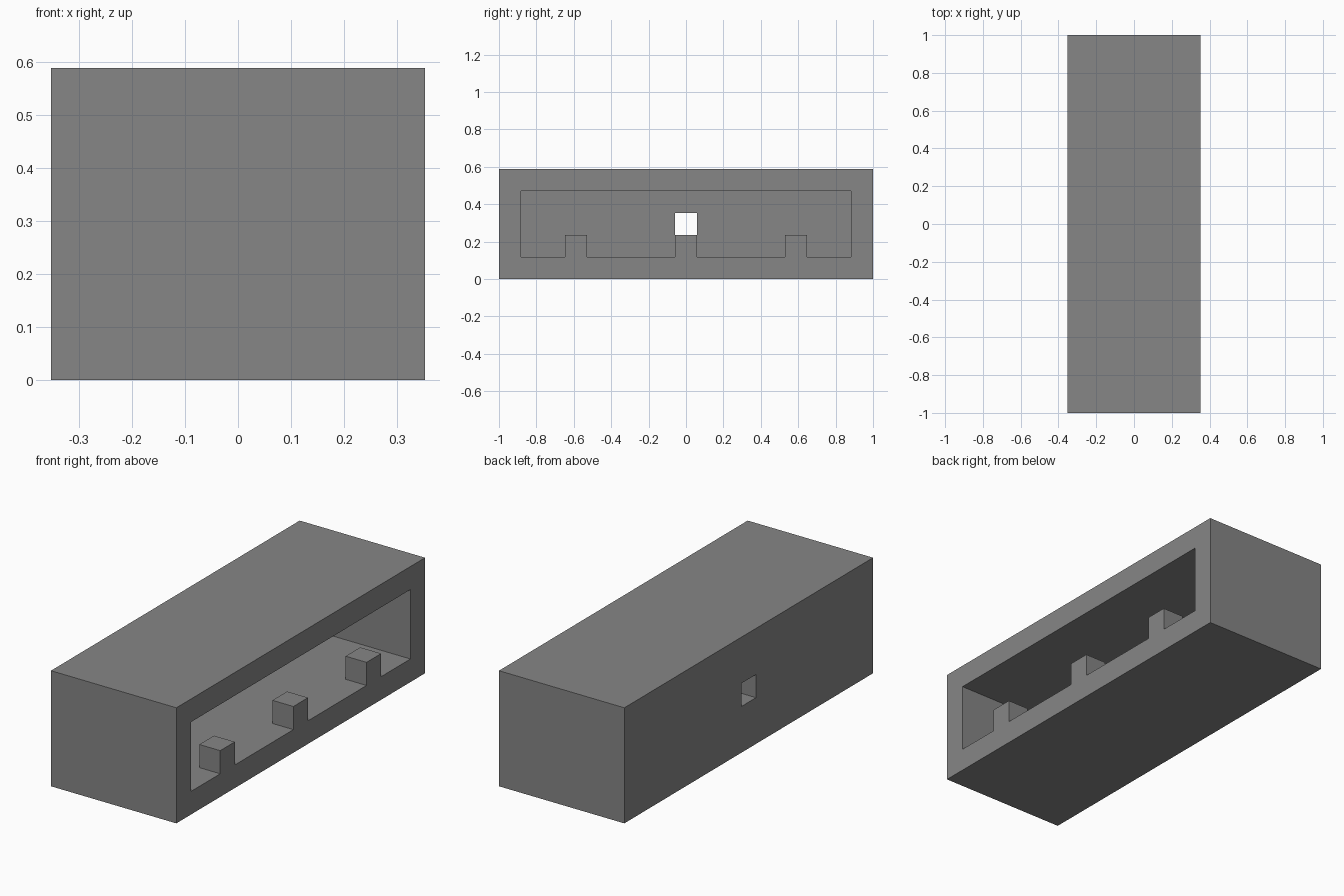
import bpy

# Remove the default object
default = bpy.data.objects.get("Cube")
if default:
    bpy.data.objects.remove(default)

U = 2 / 17  # wall thickness, the module all sizes are based on

grey = bpy.data.materials.new("mid_grey")
grey.use_nodes = True
colour = (0.24, 0.24, 0.24, 1)
grey.diffuse_color = colour
grey.node_tree.nodes["Principled BSDF"].inputs["Base Color"].default_value = colour


def block(name, centre, size):
    """Axis-aligned box, in wall-thickness units."""
    bpy.ops.mesh.primitive_cube_add(size=1, location=[c * U for c in centre])
    ob = bpy.context.object
    ob.name = name
    ob.scale = [s * U for s in size]
    bpy.ops.object.transform_apply(location=True, rotation=False, scale=True)
    ob.data.materials.append(grey)
    return ob


def combine(target, tool, operation):
    """Apply a boolean and discard the tool object."""
    mod = target.modifiers.new(tool.name, "BOOLEAN")
    mod.operation = operation
    mod.solver = "EXACT"
    mod.object = tool
    tool.hide_render = True
    bpy.context.view_layer.objects.active = target
    bpy.ops.object.modifier_apply(modifier=mod.name)
    bpy.data.objects.remove(tool)


# Outer housing
housing = block("housing", (0, 0, 2.5), (6, 17, 5))

# Long cavity, open on the +x side
combine(housing, block("cavity", (1, 0, 2.5), (6, 15, 3)), "DIFFERENCE")

# Small square port through the back wall
combine(housing, block("port", (-2.5, 0, 2.5), (2, 1, 1)), "DIFFERENCE")

# Three square pegs on the sill, rooted in the floor
for y in (-5, 0, 5):
    combine(housing, block("peg", (2.5, y, 1.25), (1, 1, 1.5)), "UNION")
